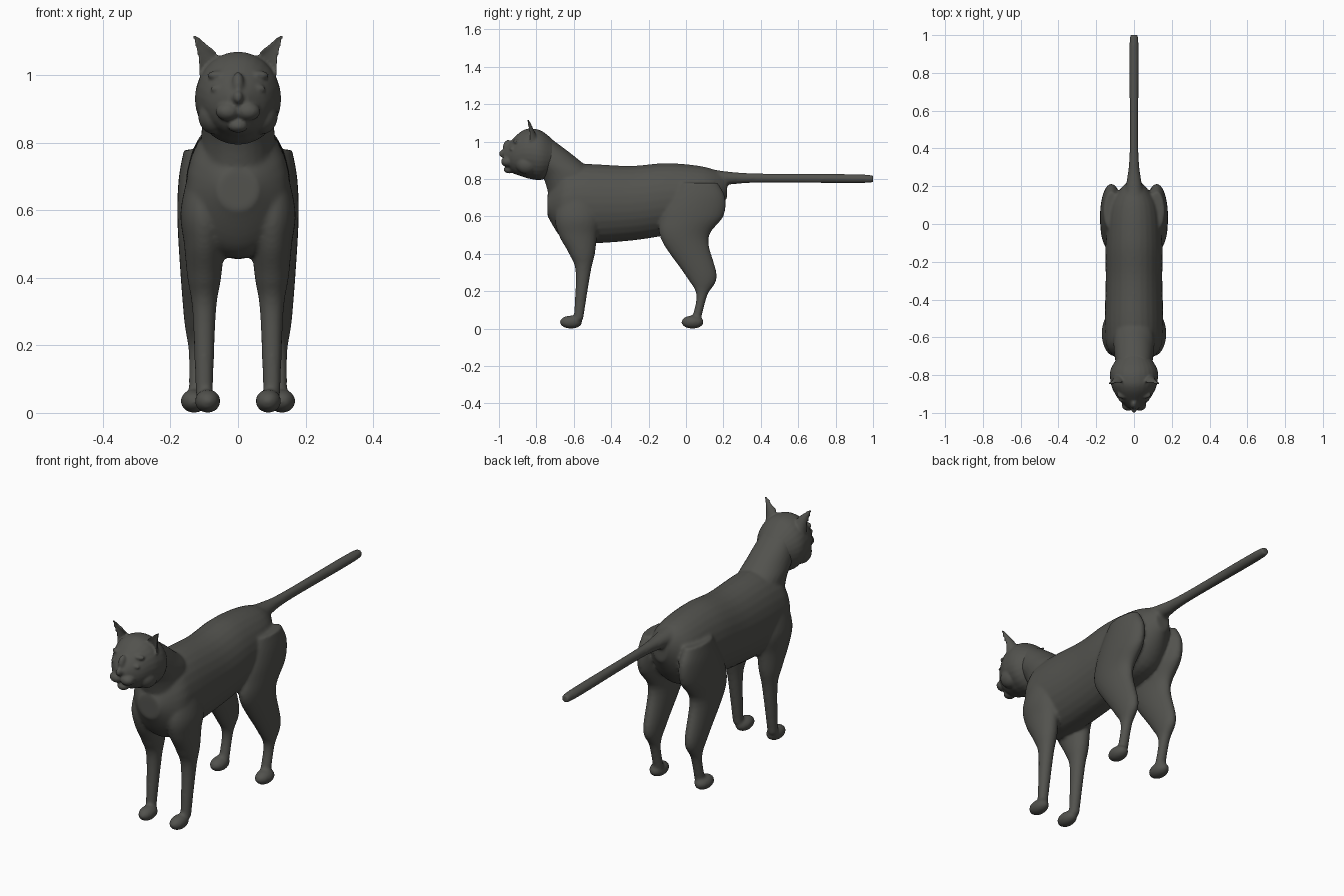
import bpy, bmesh, math
from mathutils import Matrix

cube = bpy.data.objects.get("Cube")
if cube:
    bpy.data.objects.remove(cube, do_unlink=True)

# One dark coat colour
colour = (.085, .085, .076, 1)
coat = bpy.data.materials.new("dark_grey_coat")
coat.use_nodes = True
coat.diffuse_color = colour
shader = next(n for n in coat.node_tree.nodes if n.type == 'BSDF_PRINCIPLED')
shader.inputs["Base Color"].default_value = colour


def cubic(a, b, c, d, t):
    """Smooth curve between b and c, steered by the neighbours a and d."""
    slope_in, slope_out = (c - a) / 2, (d - b) / 2
    ease = t * t * (3 - 2 * t)
    return (b + (c - b) * ease + slope_in * t * (1 - t) ** 2
            - slope_out * t * t * (1 - t))


def smoothed(rows, steps=6):
    """Fill in the cross-sections between the given ones."""
    last = len(rows) - 1
    result = []
    for i in range(last):
        near = [rows[max(i - 1, 0)], rows[i], rows[i + 1], rows[min(i + 2, last)]]
        for s in range(steps):
            result.append([cubic(*values, s / steps) for values in zip(*near)])
    return result + [rows[last]]


def loft(bm, axis, rows, centre_x=0, cupped=False, segments=28):
    """Skin oval sections, each given as position, low edge, high edge, half width."""
    rings = []
    for position, low, high, half_width in smoothed(rows):
        ring = []
        for k in range(segments):
            angle = math.tau * k / segments
            rise = math.sin(angle)
            if cupped and rise < 0:
                rise *= -.4
            x = centre_x + half_width * math.cos(angle)
            across = (low + high) / 2 + (high - low) / 2 * rise
            point = (x, position, across) if axis == 'y' else (x, across, position)
            ring.append(bm.verts.new(point))
        rings.append(ring)
    faces = [bm.faces.new(rings[0]), bm.faces.new(rings[-1])]
    for lower, upper in zip(rings, rings[1:]):
        for k in range(segments):
            faces.append(bm.faces.new((lower[k - 1], lower[k], upper[k], upper[k - 1])))
    bmesh.ops.recalc_face_normals(bm, faces=faces)
    return [vert for ring in rings for vert in ring]


def blob(bm, centre, radii):
    """Add an ellipsoid."""
    matrix = Matrix.Translation(centre) @ Matrix.Diagonal((*radii, 1))
    bmesh.ops.create_uvsphere(bm, u_segments=24, v_segments=16, radius=1, matrix=matrix)


def fuse(name, bm, voxel, smoothing):
    """Fuse overlapping forms into one soft skin."""
    mesh = bpy.data.meshes.new(name)
    bm.to_mesh(mesh)
    bm.free()
    mesh.materials.append(coat)
    part = bpy.data.objects.new(name, mesh)
    bpy.context.collection.objects.link(part)
    remesh = part.modifiers.new("fuse", 'REMESH')
    remesh.mode = 'VOXEL'
    remesh.voxel_size = voxel
    remesh.use_smooth_shade = True
    soften = part.modifiers.new("soften", 'SMOOTH')
    soften.factor = .5
    soften.iterations = smoothing


body = bmesh.new()

# Torso
loft(body, 'y', [(-.74, .6, .72, .06), (-.66, .48, .85, .14), (-.55, .455, .88, .155),
                 (-.3, .47, .87, .15), (-.1, .5, .885, .15), (.1, .54, .865, .13),
                 (.22, .7, .82, .04)])

# Neck
loft(body, 'z', [(.6, -.71, -.48, .11), (.8, -.76, -.47, .11),
                 (.9, -.84, -.57, .1), (1, -.86, -.7, .08)])

# Tail
loft(body, 'y', [(.1, .77, .86, .06), (.22, .77, .84, .04), (.4, .78, .83, .023),
                 (.94, .778, .825, .025), (1, .79, .81, .01)])

# Legs and paws
front_leg = [(.74, -.66, -.5, .04), (.6, -.7, -.46, .07), (.5, -.68, -.475, .06),
             (.4, -.625, -.487, .05), (.3, -.59, -.51, .035), (.05, -.6, -.55, .025)]
hind_leg = [(.78, -.03, .17, .04), (.7, -.08, .21, .055), (.6, -.13, .2, .06),
            (.48, -.135, .12, .055), (.28, 0, .165, .04), (.18, .055, .115, .026),
            (.05, .03, .08, .026)]
for side in (1, -1):
    loft(body, 'z', front_leg, side * .1)
    blob(body, (side * .09, -.615, .035), (.038, .06, .035))
    loft(body, 'z', hind_leg, side * .12)
    blob(body, (side * .13, .035, .035), (.04, .06, .035))
fuse("body", body, .008, 5)

head = bmesh.new()

# Skull, chin, nose and nose bridge
loft(head, 'y', [(-.975, .89, .955, .03), (-.93, .835, 1.01, .08), (-.88, .815, 1.055, .11),
                 (-.83, .8, 1.07, .125), (-.76, .8, 1.05, .12), (-.66, .87, .96, .05)])
blob(head, (0, -.945, .85), (.03, .03, .02))
blob(head, (0, -.98, .935), (.015, .02, .02))
blob(head, (0, -.95, .965), (.02, .03, .045))

ear = [(1 + .12 * t, -.89 + .025 * t, -.785 - .055 * t, .005 + .035 * (1 - t * t))
       for t in (0, .25, .5, .75, 1)]
for side in (1, -1):
    # Whisker pad, cheek, eyelid and brow
    blob(head, (side * .03, -.955, .893), (.036, .034, .028))
    blob(head, (side * .07, -.85, .88), (.048, .06, .055))
    blob(head, (side * .055, -.93, .96), (.027, .014, .013))
    blob(head, (side * .055, -.905, 1), (.036, .02, .014))
    # Cupped ear, leaning outwards towards its tip
    for vert in loft(head, 'z', ear, side * .075, cupped=True):
        vert.co.x += side * 4 * (vert.co.z - 1) ** 2
fuse("head", head, .006, 3)
